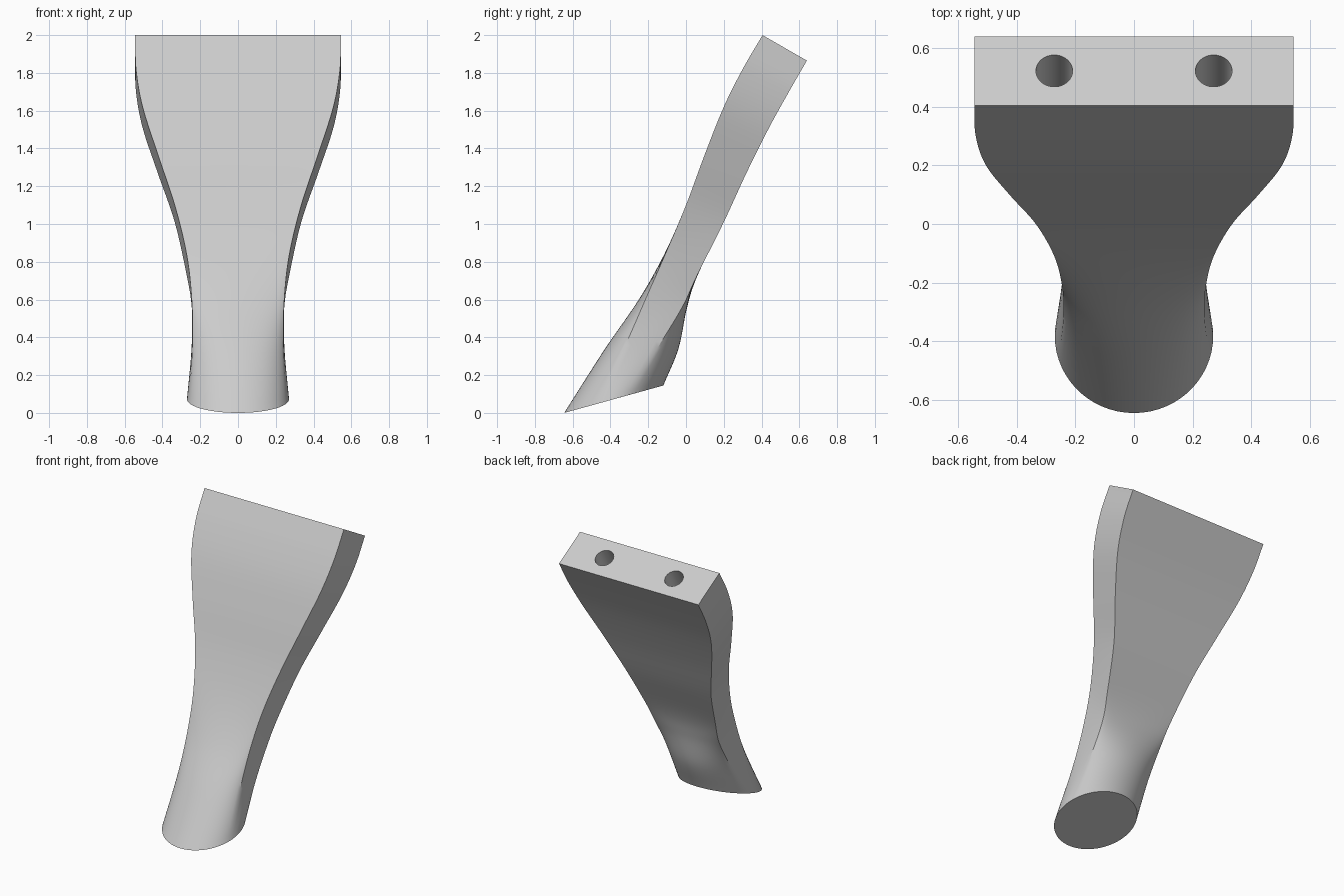
import bpy, bmesh, math
from mathutils import Vector

if "Cube" in bpy.data.objects:
    bpy.data.objects.remove(bpy.data.objects["Cube"])

ALPHA = math.radians(18)
SA, CA = math.sin(ALPHA), math.cos(ALPHA)
SUB, NF, NS = 8, 24, 6

# stations from foot to top: front corner y z, back corner y z,
# front centre y z, back centre y z, half width, side roundness
stations = [
    (-.463, .050, -.302, .095, -.645, .000, -.120, .145, .257, 1.0),
    (-.320, .360, -.150, .345, -.435, .330, -.040, .340, .241, .35),
    (-.215, .600, -.020, .560, -.250, .600, .005, .555, .245, .05),
    (-.110, .840, .060, .730, -.115, .840, .062, .730, .272, 0),
    (.000, 1.10, .200, 1.01, .000, 1.10, .200, 1.01, .335, 0),
    (.100, 1.37, .320, 1.27, .100, 1.37, .320, 1.27, .425, 0),
    (.200, 1.62, .440, 1.51, .200, 1.62, .440, 1.51, .505, 0),
    (.300, 1.82, .545, 1.70, .300, 1.82, .545, 1.70, .540, 0),
    (.405, 2.00, .640, 1.865, .405, 2.00, .640, 1.865, .545, 0),
]


def spline(i, t):
    """Smooth blend between station i and i + 1."""
    n = len(stations) - 1
    b, c = stations[i], stations[i + 1]
    a = stations[i - 1] if i else [2 * p - q for p, q in zip(b, c)]
    d = stations[i + 2] if i + 2 <= n else [2 * q - p for p, q in zip(b, c)]
    return [.5 * (2 * q + (r - p) * t + (2 * p - 5 * q + 4 * r - s) * t * t
                  + (3 * q - p - 3 * r + s) * t ** 3)
            for p, q, r, s in zip(a, b, c, d)]


def section(v):
    """Closed ring: bulged front and back, straight to rounded sides."""
    cf, cb, f, b = (Vector((0, v[k], v[k + 1])) for k in (0, 2, 4, 6))
    w, k = v[8], max(0, v[9])
    ring = []

    def arc(corner, centre, sign):
        for j in range(NF):
            th = ALPHA + (math.pi - 2 * ALPHA) * j / NF
            p = corner + (centre - corner) * ((math.sin(th) - SA) / (1 - SA))
            p.x = sign * w * math.cos(th) / CA
            ring.append(p)

    def side(start, end, sign):
        for j in range(NS):
            th = ALPHA * (1 - 2 * j / NS)
            p = start.lerp(end, .5 - .5 * math.sin(th) / SA)
            p.x = sign * w * (1 + k * (math.cos(th) / CA - 1))
            ring.append(p)

    arc(cf, f, 1)
    side(cf, cb, -1)
    arc(cb, b, -1)
    side(cb, cf, 1)
    return ring


# lofted leg body
bm = bmesh.new()
rings = [section(spline(i, t / SUB)) for i in range(len(stations) - 1) for t in range(SUB)]
rings.append(section(stations[-1]))
rows = [[bm.verts.new(p) for p in r] for r in rings]
for lo, hi in zip(rows, rows[1:]):
    m = len(lo)
    for j in range(m):
        bm.faces.new((lo[j], lo[(j + 1) % m], hi[(j + 1) % m], hi[j]))
bm.faces.new(rows[0])
bm.faces.new(rows[-1])
bmesh.ops.recalc_face_normals(bm, faces=bm.faces)
mesh = bpy.data.meshes.new("leg")
bm.to_mesh(mesh)
bm.free()
leg = bpy.data.objects.new("leg", mesh)
bpy.context.collection.objects.link(leg)

grey = bpy.data.materials.new("light grey")
grey.diffuse_color = (.6, .6, .6, 1)
grey.use_nodes = True
grey.node_tree.nodes["Principled BSDF"].inputs["Base Color"].default_value = grey.diffuse_color
mesh.materials.append(grey)

# two dowel holes square to the top face
for sx in (-1, 1):
    bpy.ops.mesh.primitive_cylinder_add(vertices=48, radius=.0625, depth=.8,
                                        location=(sx * .272, .5225, 1.9325),
                                        rotation=(-math.atan2(.135, .235), 0, 0))
    cutter = bpy.context.object
    cutter.name = "hole_cutter"
    cutter.data.materials.append(grey)
    bpy.context.view_layer.objects.active = leg
    mod = leg.modifiers.new("dowel_hole", 'BOOLEAN')
    mod.operation, mod.solver, mod.object = 'DIFFERENCE', 'EXACT', cutter
    bpy.ops.object.modifier_apply(modifier=mod.name)
    bpy.data.objects.remove(cutter)

# smooth faces with crisp edges
bpy.ops.object.select_all(action='DESELECT')
leg.select_set(True)
bpy.context.view_layer.objects.active = leg
bpy.ops.object.shade_smooth_by_angle(angle=math.radians(30))
